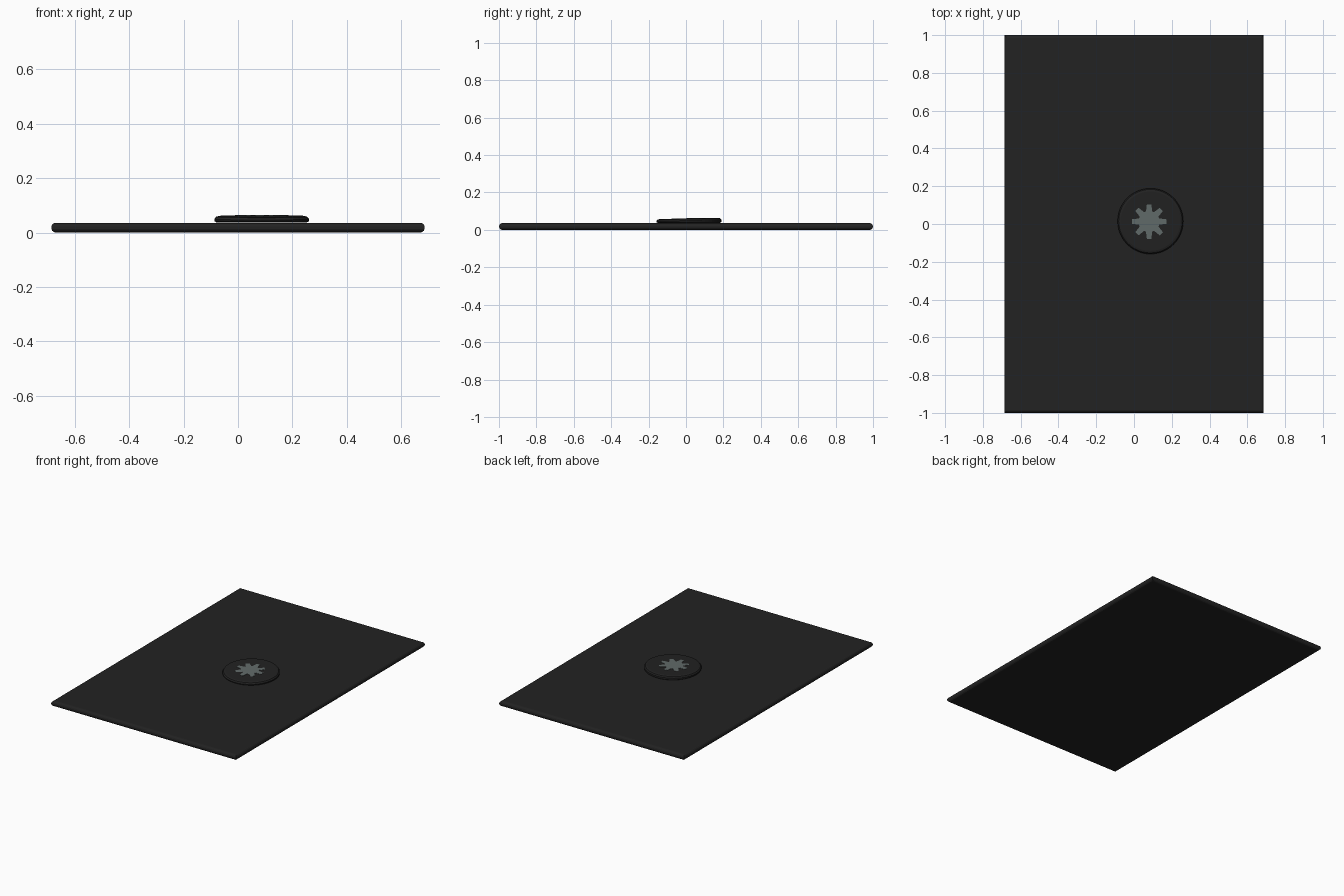
import bpy, bmesh, math
from mathutils import Vector

if "Cube" in bpy.data.objects:
    bpy.data.objects.remove(bpy.data.objects["Cube"])

CX, CY = 0.087, 0.015      # centre of the raised disc


def material(name, rgb):
    m = bpy.data.materials.new(name)
    m.diffuse_color = (*rgb, 1)
    m.use_nodes = True
    m.node_tree.nodes["Principled BSDF"].inputs["Base Color"].default_value = m.diffuse_color
    return m


black = material("matte black", (0.016, 0.016, 0.016))
grey = material("cool grey", (0.120, 0.145, 0.143))


def add_object(name, bm, mat):
    bmesh.ops.recalc_face_normals(bm, faces=bm.faces)
    mesh = bpy.data.meshes.new(name)
    bm.to_mesh(mesh)
    bm.free()
    mesh.materials.append(mat)
    ob = bpy.data.objects.new(name, mesh)
    bpy.context.collection.objects.link(ob)
    return ob


def top_z(y):
    """Gently sloping top of the disc, higher toward the back."""
    return 0.061 + 0.022 * (y - CY)


def loft(bm, rings):
    """Skin a stack of equal point rings and cap both ends."""
    loops = [[bm.verts.new(p) for p in ring] for ring in rings]
    for a, b in zip(loops, loops[1:]):
        for i in range(len(a)):
            j = (i + 1) % len(a)
            bm.faces.new((a[i], a[j], b[j], b[i]))
    bm.faces.new(loops[0])
    bm.faces.new(loops[-1])


# Thin rectangular slab with rounded long edges and square corners
H, R = 0.036, 0.0165
rings = []
for k in range(8):
    a = -math.pi / 2 + math.pi * k / 7
    inset = R * (1 - math.cos(a))
    z = H / 2 + (H / 2) * math.sin(a)
    x, y = 0.687 - inset, 1.0 - inset
    rings.append([(-x, -y, z), (x, -y, z), (x, y, z), (-x, y, z)])
bm = bmesh.new()
loft(bm, rings)
add_object("slab", bm, black)


# Raised round disc with chamfered rims and a sloping top
def circle(r, height):
    pts = []
    for i in range(48):
        a = 2 * math.pi * i / 48
        y = CY + r * math.sin(a)
        pts.append(Vector((CX + r * math.cos(a), y, height(y))))
    return pts


bm = bmesh.new()
loft(bm, [circle(0.166, lambda y: 0.037),
          circle(0.174, lambda y: 0.042),
          circle(0.174, lambda y: top_z(y) - 0.011),
          circle(0.168, lambda y: top_z(y) - 0.003),
          circle(0.157, top_z)])
add_object("raised_disc", bm, black)

# Eight-armed star plate on the disc
outline = []
SX, SY = 0.080, 0.013
for i in range(8):
    a = math.pi / 4 * i
    for r, off in ((0.056, -0.30), (0.092, -0.13), (0.092, 0.13), (0.056, 0.30)):
        outline.append((SX + r * math.cos(a + off), SY + r * math.sin(a + off)))
bm = bmesh.new()
loft(bm, [[(x, y, top_z(y) + d) for x, y in outline] for d in (-0.001, 0.0015)])
add_object("star_plate", bm, grey)
